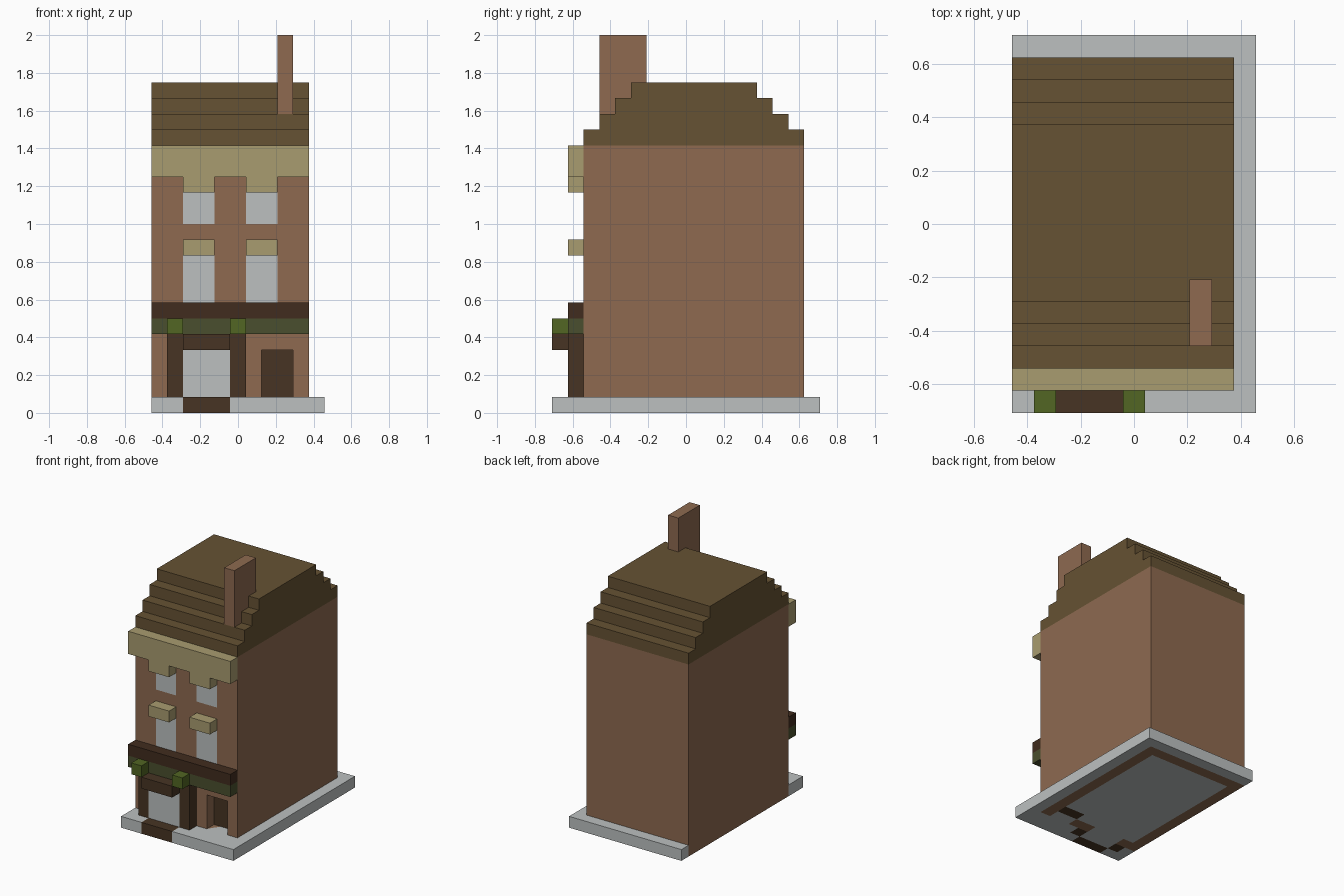
import bpy, bmesh
from mathutils import Vector

if "Cube" in bpy.data.objects:
    bpy.data.objects.remove(bpy.data.objects["Cube"])

U = 2 / 24                                # one block
ORIGIN = Vector((-5.5, -8.5, 0)) * U      # front corner of the plot


def srgb(r, g, b):
    lin = [(c / 255 / 12.92) if c < 11 else ((c / 255 + 0.055) / 1.055) ** 2.4 for c in (r, g, b)]
    return (*lin, 1)


def material(name, *rgb):
    m = bpy.data.materials.new(name)
    m.use_nodes = True
    m.diffuse_color = srgb(*rgb)
    m.node_tree.nodes["Principled BSDF"].inputs["Base Color"].default_value = srgb(*rgb)
    return m


brick = material("brick", 142, 106, 80)
stone = material("pale_grey", 188, 192, 192)
cream = material("cream", 169, 156, 112)
roof_brown = material("roof_brown", 102, 82, 51)
timber = material("dark_timber", 71, 52, 35)
fascia_brown = material("fascia_brown", 65, 44, 30)
leaf = material("leaf_green", 82, 102, 35)
olive = material("olive_green", 74, 79, 46)


def finish(name, bm, *mats):
    """Turn a bmesh in block units into an object."""
    bmesh.ops.recalc_face_normals(bm, faces=bm.faces)
    for v in bm.verts:
        v.co = v.co * U + ORIGIN
    mesh = bpy.data.meshes.new(name)
    bm.to_mesh(mesh)
    bm.free()
    for m in mats:
        mesh.materials.append(m)
    ob = bpy.data.objects.new(name, mesh)
    bpy.context.collection.objects.link(ob)
    return ob


def block_mesh(x, y, z):
    bm = bmesh.new()
    bmesh.ops.create_cube(bm, size=1)
    for v in bm.verts:
        v.co = [r[0] if c < 0 else r[1] for c, r in zip(v.co, (x, y, z))]
    return bm


def block(name, x, y, z, mat):
    return finish(name, block_mesh(x, y, z), mat)


def cut(bm, axis, values):
    """Slice the mesh across one axis at each value."""
    normal = Vector([float(i == axis) for i in range(3)])
    for value in values:
        bmesh.ops.bisect_plane(bm, geom=bm.verts[:] + bm.edges[:] + bm.faces[:],
                               plane_co=normal * value, plane_no=normal)


def within(value, lo, hi):
    return lo < value < hi


# Ground slab: the wall footings, posts, door and step show through it
def slab_material(x, y):
    step = within(x, 2, 5) and y < 1
    post = within(y, 1, 2) and (within(x, 1, 2) or within(x, 5, 6))
    door = within(x, 7, 9) and within(y, 3, 4)
    if step or post or door:
        return 2
    opening = y < 3 and (within(x, 2, 5) or within(x, 7, 9))
    house = within(x, 0, 10) and within(y, 2, 16)
    inside = within(x, 1, 9) and within(y, 3, 15)
    return int(house and not inside and not opening)


bm = block_mesh((0, 11), (0, 17), (0, 1))
cut(bm, 0, range(1, 11))
cut(bm, 1, range(1, 17))
bm.normal_update()
for f in bm.faces:
    c = f.calc_center_median() - f.normal * 0.5
    f.material_index = slab_material(c.x, c.y)
    if f.normal.z > 0.5 and f.material_index == 1:
        f.material_index = 0
finish("ground_slab", bm, stone, brick, timber)

# House body: window panes are cut into the front, the doorway is pushed in
bm = block_mesh((0, 10), (2, 16), (1, 17))
cut(bm, 0, (2, 4, 6, 7, 8, 9))
cut(bm, 2, (4, 7, 10, 12, 14))
bm.normal_update()
doorway = []
for f in bm.faces:
    c = f.calc_center_median()
    if f.normal.y > -0.5:
        continue
    if within(c.x, 7, 9) and c.z < 4:
        doorway.append(f)
    elif (within(c.x, 2, 4) or within(c.x, 6, 8)) and (within(c.z, 7, 10) or within(c.z, 12, 14)):
        f.material_index = 1
pushed = bmesh.ops.extrude_face_region(bm, geom=doorway)["geom"]
bmesh.ops.translate(bm, vec=(0, 1, 0), verts=[g for g in pushed if isinstance(g, bmesh.types.BMVert)])
for g in pushed:
    if isinstance(g, bmesh.types.BMFace):
        g.material_index = 2
bmesh.ops.delete(bm, geom=[f for f in doorway if f.is_valid], context='FACES')
finish("house_body", bm, brick, stone, timber)

# Stepped roof: a mirrored stair profile swept across the house
front = []
for i in range(4):
    front += [(2 + i, 17 + i), (2 + i, 18 + i)]
profile = front + [(18 - y, z) for y, z in reversed(front)]
bm = bmesh.new()
side = bm.faces.new([bm.verts.new((0, y, z)) for y, z in profile])
swept = bmesh.ops.extrude_face_region(bm, geom=[side], use_keep_orig=True)["geom"]
bmesh.ops.translate(bm, vec=(10, 0, 0), verts=[g for g in swept if isinstance(g, bmesh.types.BMVert)])
finish("stepped_roof", bm, roof_brown)
block("chimney", (8, 9), (3, 6), (19, 24), brick)

# Cornice and window trim
block("cornice", (0, 10), (1, 2), (15, 17), cream)
for label, x in (("right", 2), ("left", 6)):
    block(f"cornice_drop_{label}", (x, x + 2), (1, 2), (14, 15), cream)
    block(f"window_lintel_{label}", (x, x + 2), (1, 2), (10, 11), cream)

# Shop front
block("shop_fascia", (0, 10), (1, 2), (6, 7), fascia_brown)
block("shop_band", (0, 10), (1, 2), (5, 6), olive)
block("shop_header", (2, 5), (0, 2), (4, 5), timber)
block("shop_window", (2, 5), (1, 2), (1, 4), stone)
for label, x in (("right", 1), ("left", 5)):
    block(f"shop_post_{label}", (x, x + 1), (1, 2), (1, 5), timber)
    block(f"hanging_plant_{label}", (x, x + 1), (0, 1), (5, 6), leaf)
